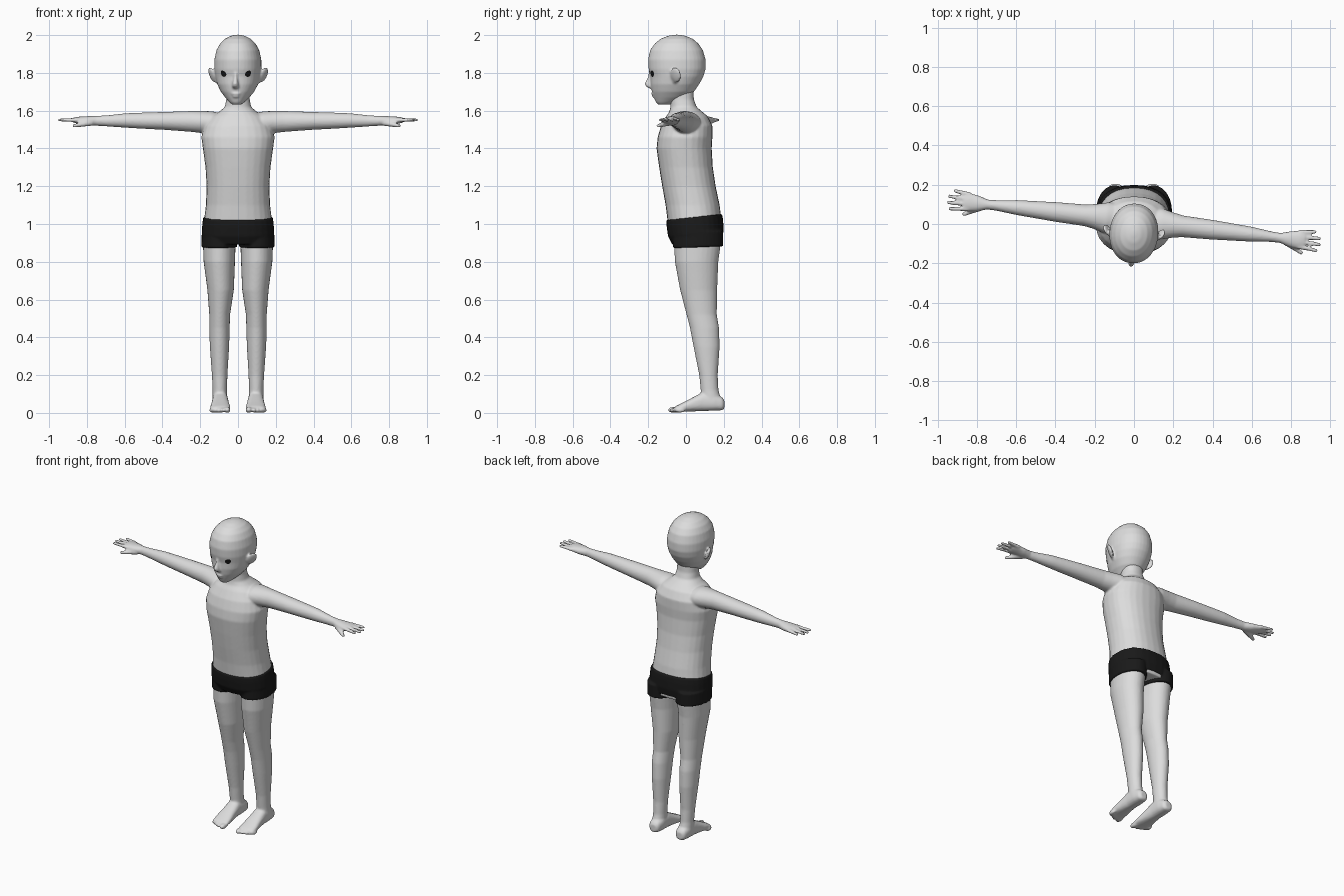
import bpy, bmesh, math
from mathutils import Matrix, Vector


def material(name, value):
    m = bpy.data.materials.new(name)
    m.diffuse_color = (value, value, value, 1)
    return m


skin = material("skin", 0.72)
black = material("black_cloth", 0.01)
eye_black = material("eye_black", 0.008)


def sgnpow(v, e):
    return math.copysign(abs(v) ** e, v)


def loft(bm, rings, axis="z", p=2.0, n=28, tilt=0.0, matrix=None):
    """Closed tube; ring = (position on axis, centre a, centre b, radius a, radius b)."""
    loops = []
    for t, ca, cb, ra, rb in rings:
        loop = []
        for i in range(n):
            w = math.tau * i / n
            a = ca + ra * sgnpow(math.cos(w), 2 / p)
            b = cb + rb * sgnpow(math.sin(w), 2 / p)
            co = {"x": (t, a, b), "y": (a, t, b), "z": (a, b, t + tilt * (b - cb))}[axis]
            co = Vector(co)
            loop.append(bm.verts.new(matrix @ co if matrix else co))
        loops.append(loop)
    for lo, hi in zip(loops, loops[1:]):
        for i in range(n):
            bm.faces.new((lo[i], lo[(i + 1) % n], hi[(i + 1) % n], hi[i]))
    bm.faces.new(loops[0])
    bm.faces.new(loops[-1])


def ball(bm, centre, radii, matrix=None):
    m = Matrix.Translation(centre) @ Matrix.Diagonal((*radii, 1))
    bmesh.ops.create_uvsphere(bm, u_segments=20, v_segments=12, radius=1,
                              matrix=matrix @ m if matrix else m)


def capsule(bm, start, end, r0, r1, matrix):
    """Row of overlapping balls, used for fingers."""
    a, b = Vector(start), Vector(end)
    for i in range(13):
        k = i / 12
        r = r0 + (r1 - r0) * k
        ball(bm, a.lerp(b, k), (r, r, r * 0.9), matrix)


def finish(bm, name, mat, voxel=None, smooth=3):
    bmesh.ops.recalc_face_normals(bm, faces=bm.faces)
    me = bpy.data.meshes.new(name)
    bm.to_mesh(me)
    bm.free()
    me.materials.append(mat)
    ob = bpy.data.objects.new(name, me)
    bpy.context.collection.objects.link(ob)
    if voxel:
        r = ob.modifiers.new("fuse", "REMESH")
        r.mode, r.voxel_size, r.use_smooth_shade = "VOXEL", voxel, True
        s = ob.modifiers.new("soften", "SMOOTH")
        s.factor, s.iterations = 0.5, smooth
    return ob


def span(z, front, back, half):
    """Ring from front and back depth."""
    return (z, 0, (front + back) / 2, half, (back - front) / 2)


def turn(degrees, y):
    return (Matrix.Translation((0, y, 0)) @ Matrix.Rotation(math.radians(degrees), 4, "Z")
            @ Matrix.Translation((0, -y, 0)))


# Body: torso and neck
bm = bmesh.new()
loft(bm, [span(0.90, -0.07, 0.185, 0.178), span(0.95, -0.088, 0.192, 0.185),
          span(1.02, -0.098, 0.188, 0.180), span(1.10, -0.108, 0.178, 0.170),
          span(1.20, -0.126, 0.157, 0.166), span(1.30, -0.142, 0.142, 0.172),
          span(1.40, -0.156, 0.136, 0.186), span(1.46, -0.150, 0.140, 0.194),
          span(1.52, -0.132, 0.140, 0.178), span(1.57, -0.105, 0.115, 0.140),
          span(1.595, -0.088, 0.085, 0.098), span(1.62, -0.082, 0.056, 0.070),
          span(1.66, -0.082, 0.042, 0.062), span(1.73, -0.085, 0.038, 0.060)], p=2.25)

upper_turn = turn(-6.5, 0.015)
for side in (-1, 1):
    flip = Matrix.Diagonal((side, 1, 1, 1))
    # Leg
    loft(bm, [(0.95, 0.098, 0.060, 0.086, 0.118), (0.88, 0.099, 0.060, 0.086, 0.122),
              (0.80, 0.099, 0.056, 0.083, 0.115), (0.65, 0.092, 0.067, 0.070, 0.098),
              (0.52, 0.097, 0.083, 0.055, 0.080), (0.45, 0.098, 0.098, 0.054, 0.077),
              (0.35, 0.098, 0.109, 0.051, 0.069), (0.20, 0.097, 0.119, 0.041, 0.049),
              (0.12, 0.096, 0.125, 0.038, 0.047), (0.05, 0.096, 0.135, 0.040, 0.055)],
         matrix=flip)
    # Foot, heel to ball, and toes
    loft(bm, [(0.203, 0.094, 0.045, 0.020, 0.022), (0.192, 0.094, 0.048, 0.034, 0.034),
              (0.15, 0.094, 0.058, 0.042, 0.046), (0.09, 0.094, 0.060, 0.042, 0.050),
              (0.04, 0.094, 0.046, 0.046, 0.038), (-0.01, 0.094, 0.032, 0.052, 0.026),
              (-0.05, 0.092, 0.021, 0.053, 0.017), (-0.062, 0.090, 0.018, 0.046, 0.011)],
         axis="y", p=2.5, matrix=flip)
    ball(bm, (0.057, -0.066, 0.016), (0.017, 0.030, 0.016), flip)
    for i in range(4):
        ball(bm, (0.086 + 0.018 * i, -0.062 + 0.010 * i, 0.014),
             (0.011, 0.026, 0.013), flip)
    # Arm and palm
    m = upper_turn @ flip
    loft(bm, [(0.06, 0.015, 1.530, 0.080, 0.050), (0.14, 0.015, 1.535, 0.080, 0.062),
              (0.20, 0.016, 1.540, 0.064, 0.058), (0.25, 0.016, 1.543, 0.055, 0.055),
              (0.40, 0.016, 1.546, 0.050, 0.047), (0.50, 0.016, 1.547, 0.044, 0.043),
              (0.60, 0.016, 1.548, 0.038, 0.038), (0.70, 0.015, 1.546, 0.027, 0.029),
              (0.75, 0.014, 1.546, 0.025, 0.026), (0.80, 0.014, 1.546, 0.040, 0.025),
              (0.85, 0.016, 1.549, 0.047, 0.019), (0.875, 0.017, 1.550, 0.045, 0.014)],
         axis="x", matrix=m)
    # Fingers and thumb
    for i, tip in enumerate((0.938, 0.950, 0.948, 0.922)):
        off = -0.036 + 0.025 * i
        capsule(bm, (0.85, 0.016 + off, 1.550), (tip, 0.016 + off * 1.25, 1.551),
                0.0125, 0.0095, m)
    capsule(bm, (0.785, -0.005, 1.535), (0.865, -0.048, 1.520), 0.018, 0.011, m)
finish(bm, "body", skin, 0.0065)

# Shorts: waist and two short legs, just outside the body
bm = bmesh.new()
loft(bm, [span(0.905, -0.072, 0.192, 0.184), span(0.95, -0.095, 0.199, 0.192),
          span(1.00, -0.102, 0.197, 0.189), span(1.037, -0.104, 0.192, 0.184)],
     p=2.3, tilt=0.11)
for side in (-1, 1):
    loft(bm, [(0.877, 0.100, 0.064, 0.094, 0.133), (0.96, 0.100, 0.064, 0.092, 0.133)],
         tilt=0.04, matrix=Matrix.Diagonal((side, 1, 1, 1)))
finish(bm, "shorts", black, 0.0065, 2)

# Head: skull and jaw
head_turn = turn(-5, -0.04)
bm = bmesh.new()
loft(bm, [span(1.632, -0.148, -0.085, 0.024), span(1.645, -0.160, -0.050, 0.040),
          span(1.67, -0.170, 0.005, 0.064), span(1.70, -0.180, 0.042, 0.088),
          span(1.74, -0.187, 0.070, 0.108), span(1.78, -0.188, 0.092, 0.118),
          span(1.82, -0.198, 0.104, 0.124), span(1.87, -0.201, 0.104, 0.124),
          span(1.92, -0.190, 0.090, 0.113), span(1.955, -0.166, 0.066, 0.094),
          span(1.98, -0.135, 0.036, 0.069), span(1.996, -0.095, -0.002, 0.037),
          span(2.002, -0.060, -0.035, 0.010)], n=36, p=2.1, matrix=head_turn)
# Nose, narrow bridge widening to the tip
loft(bm, [(1.715, 0, -0.176, 0.014, 0.012), (1.728, 0, -0.190, 0.018, 0.022),
          (1.742, 0, -0.194, 0.016, 0.027), (1.775, 0, -0.186, 0.010, 0.017),
          (1.81, 0, -0.186, 0.008, 0.010)], n=16, matrix=head_turn)
# Lips
ball(bm, (0, -0.172, 1.690), (0.026, 0.013, 0.007), head_turn)
ball(bm, (0, -0.168, 1.676), (0.020, 0.013, 0.007), head_turn)
# Ears, tipped outward and back
for side in (-1, 1):
    m = (head_turn @ Matrix.Translation((side * 0.132, -0.048, 1.787))
         @ Matrix.Rotation(side * math.radians(22), 4, "Y")
         @ Matrix.Rotation(side * math.radians(-28), 4, "Z"))
    ball(bm, (0, 0.006, 0.004), (0.011, 0.032, 0.043), m)
    ball(bm, (-side * 0.004, -0.006, -0.030), (0.009, 0.016, 0.018), m)
head = finish(bm, "head", skin, 0.006)

# Eyes: thin discs lying on the face
for side, label in ((-1, "right"), (1, "left")):
    bm = bmesh.new()
    m = (head_turn @ Matrix.Translation((side * 0.066, -0.172, 1.796))
         @ Matrix.Rotation(math.radians(90), 4, "X") @ Matrix.Diagonal((1.15, 0.9, 1, 1)))
    bmesh.ops.create_circle(bm, cap_ends=True, cap_tris=True, segments=20,
                            radius=0.019, matrix=m)
    for f in bm.faces:
        f.normal_update()
    eye = finish(bm, label + "_eye", eye_black)
    w = eye.modifiers.new("lay_on_face", "SHRINKWRAP")
    w.target, w.wrap_method, w.wrap_mode = head, "NEAREST_SURFACEPOINT", "ABOVE_SURFACE"
    w.offset = 0.003
